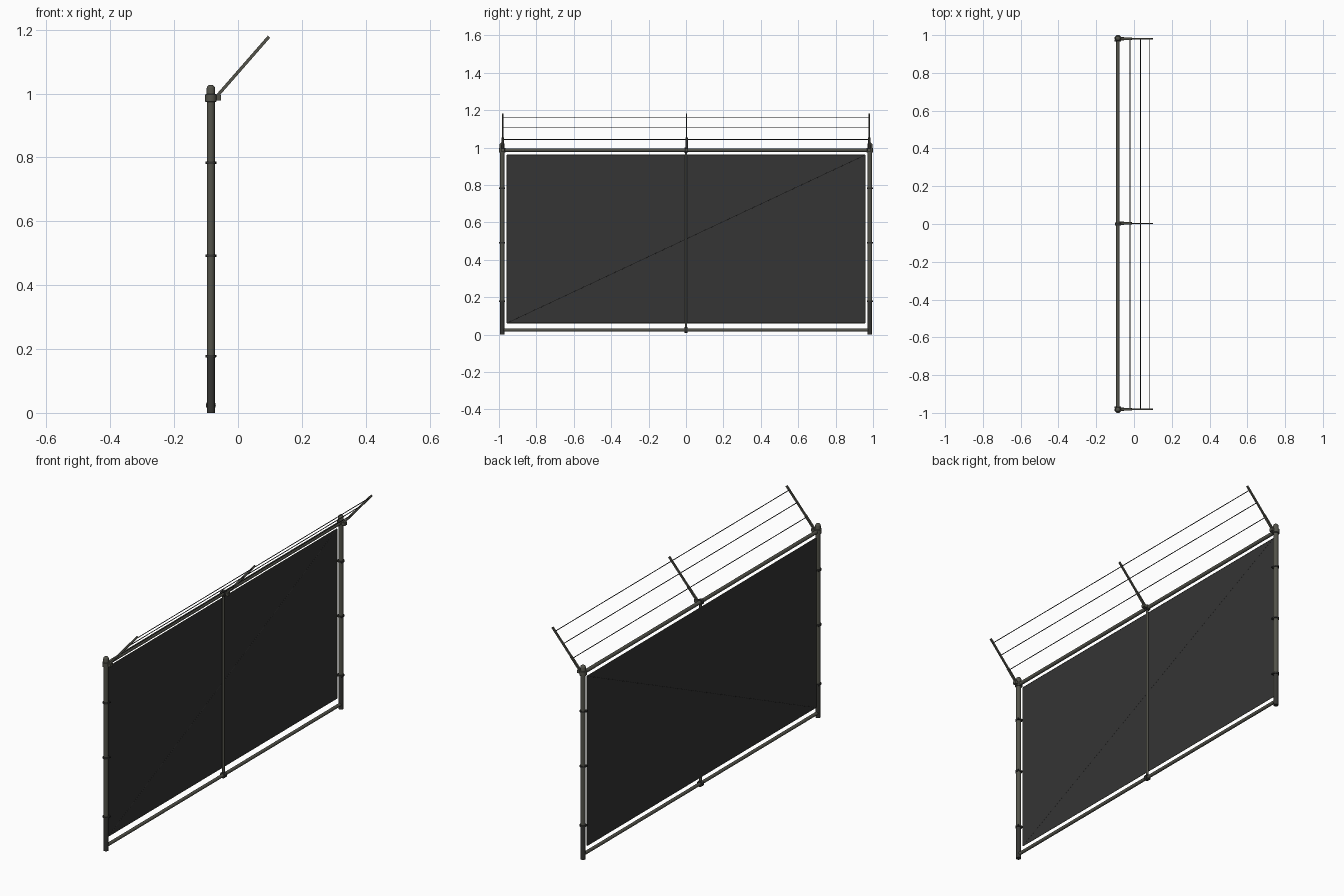
import bpy, bmesh, math
from mathutils import Vector, Matrix

if "Cube" in bpy.data.objects:
    bpy.data.objects.remove(bpy.data.objects["Cube"])

X = -0.085      # plane of the posts
Y = 0.983       # end post distance


def material(name, rgb):
    m = bpy.data.materials.new(name)
    m.diffuse_color = (*rgb, 1)
    m.use_nodes = True
    m.node_tree.nodes["Principled BSDF"].inputs["Base Color"].default_value = m.diffuse_color
    return m


STEEL = material("grey olive steel", (0.085, 0.085, 0.068))
DARK = material("dark steel", (0.035, 0.035, 0.032))
MESH = material("charcoal mesh", (0.035, 0.035, 0.035))
WIRE = material("dark wire", (0.03, 0.03, 0.03))


def finish(name, bm, mat, smooth=True):
    me = bpy.data.meshes.new(name)
    bm.to_mesh(me)
    bm.free()
    me.materials.append(mat)
    ob = bpy.data.objects.new(name, me)
    bpy.context.collection.objects.link(ob)
    if smooth:
        bpy.ops.object.select_all(action='DESELECT')
        ob.select_set(True)
        bpy.context.view_layer.objects.active = ob
        bpy.ops.object.shade_smooth_by_angle(angle=math.radians(40))
    return ob


def rod(name, a, b, r, mat, sides=16, r2=None):
    a, b = Vector(a), Vector(b)
    d = b - a
    bm = bmesh.new()
    mtx = Matrix.Translation((a + b) / 2) @ d.to_track_quat('Z', 'Y').to_matrix().to_4x4()
    bmesh.ops.create_cone(bm, cap_ends=True, segments=sides, radius1=r,
                          radius2=r if r2 is None else r2, depth=d.length, matrix=mtx)
    return finish(name, bm, mat)


def box(name, center, size, mat, rot_y=0):
    bm = bmesh.new()
    mtx = (Matrix.Translation(center) @ Matrix.Rotation(rot_y, 4, 'Y')
           @ Matrix.Diagonal((*size, 1)))
    bmesh.ops.create_cube(bm, size=1, matrix=mtx)
    return finish(name, bm, mat, False)


def lathe(name, profile, y, mat, steps=20):
    # revolve (radius, height) points round a vertical axis
    bm = bmesh.new()
    vs = [bm.verts.new((r, 0, z)) for r, z in profile]
    es = [bm.edges.new(p) for p in zip(vs, vs[1:])]
    bmesh.ops.spin(bm, geom=vs + es, cent=(0, 0, 0), axis=(0, 0, 1),
                   angle=math.tau, steps=steps)
    bmesh.ops.remove_doubles(bm, verts=bm.verts, dist=1e-5)
    bmesh.ops.recalc_face_normals(bm, faces=bm.faces)
    bmesh.ops.translate(bm, verts=bm.verts, vec=(X, y, 0))
    return finish(name, bm, mat)


# end posts with dark feet, clamp bands and domed caps
for side, s in (("left", -1), ("right", 1)):
    y = s * Y
    rod(f"{side}_post_foot", (X, y, 0), (X, y, 0.175), 0.0127, DARK, 20)
    rod(f"{side}_post", (X, y, 0.175), (X, y, 1.0), 0.0125, STEEL, 20)
    lathe(f"{side}_post_cap", [(0.0001, 0.99), (0.0135, 0.99), (0.0135, 1.016),
                               (0.0115, 1.022), (0.007, 1.026), (0, 1.0275)], y, STEEL)
    lathe(f"{side}_top_collar", [(0.0127, 0.973), (0.018, 0.975), (0.018, 0.997),
                                 (0.0127, 0.999)], y, STEEL)
    for i, z in enumerate((0.178, 0.492, 0.783)):
        lathe(f"{side}_band_{i}", [(0.012, z - 0.004), (0.0165, z - 0.004),
                                   (0.0165, z + 0.004), (0.012, z + 0.004)], y, DARK)
        # bolt lug holding the tension bar
        box(f"{side}_band_lug_{i}", (X, y - s * 0.013, z), (0.034, 0.006, 0.007), DARK)
    # tension bar on the edge of the mesh
    rod(f"{side}_tension_bar", (X - 0.006, s * 0.957, 0.062),
        (X - 0.006, s * 0.957, 0.96), 0.0025, STEEL, 8)

# rails and middle post
rod("top_rail", (X, -Y, 0.986), (X, Y, 0.986), 0.0095, STEEL)
rod("bottom_rail", (X, -Y, 0.024), (X, Y, 0.024), 0.0085, STEEL)
rod("middle_post", (X, 0, 0.012), (X, 0, 0.986), 0.0065, STEEL)
for n, z in (("bottom", 0.024), ("top", 0.986)):
    rod(f"middle_{n}_clamp", (X, -0.008, z), (X, 0.008, z), 0.0155, DARK)

# mesh sheet with edge wires and diagonal brace
box("mesh_sheet", (X - 0.006, 0, 0.511), (0.002, 1.914, 0.898), MESH)
for n, z in (("lower", 0.062), ("upper", 0.96)):
    rod(f"{n}_edge_wire", (X - 0.006, -0.957, z), (X - 0.006, 0.957, z), 0.002, STEEL, 8)
rod("diagonal_brace", (X - 0.006, -0.957, 0.062), (X - 0.006, 0.957, 0.96), 0.0018, WIRE, 8)

# slanted arms
base, tip = Vector((-0.071, 0, 0.986)), Vector((0.097, 0, 1.178))
d = tip - base
tilt = math.atan2(d.x, d.z)
for n, y in (("left", -Y + 0.003), ("middle", 0.003), ("right", Y - 0.003)):
    off = Vector((0, y, 0))
    box(f"{n}_arm", (base + tip) / 2 + off, (0.010, 0.007, d.length), STEEL, tilt)
    box(f"{n}_arm_root", base + d * 0.17 + off, (0.008, 0.013, d.length * 0.34), STEEL, tilt)
    box(f"{n}_arm_bracket", (-0.067, y, 0.987), (0.026, 0.018, 0.016), STEEL)

# three wires strung along the arms
for i, t in enumerate((0.30, 0.625, 0.905)):
    p = base + d * t
    rod(f"top_wire_{i}", (p.x, -Y, p.z), (p.x, Y, p.z), 0.002, WIRE, 8)
